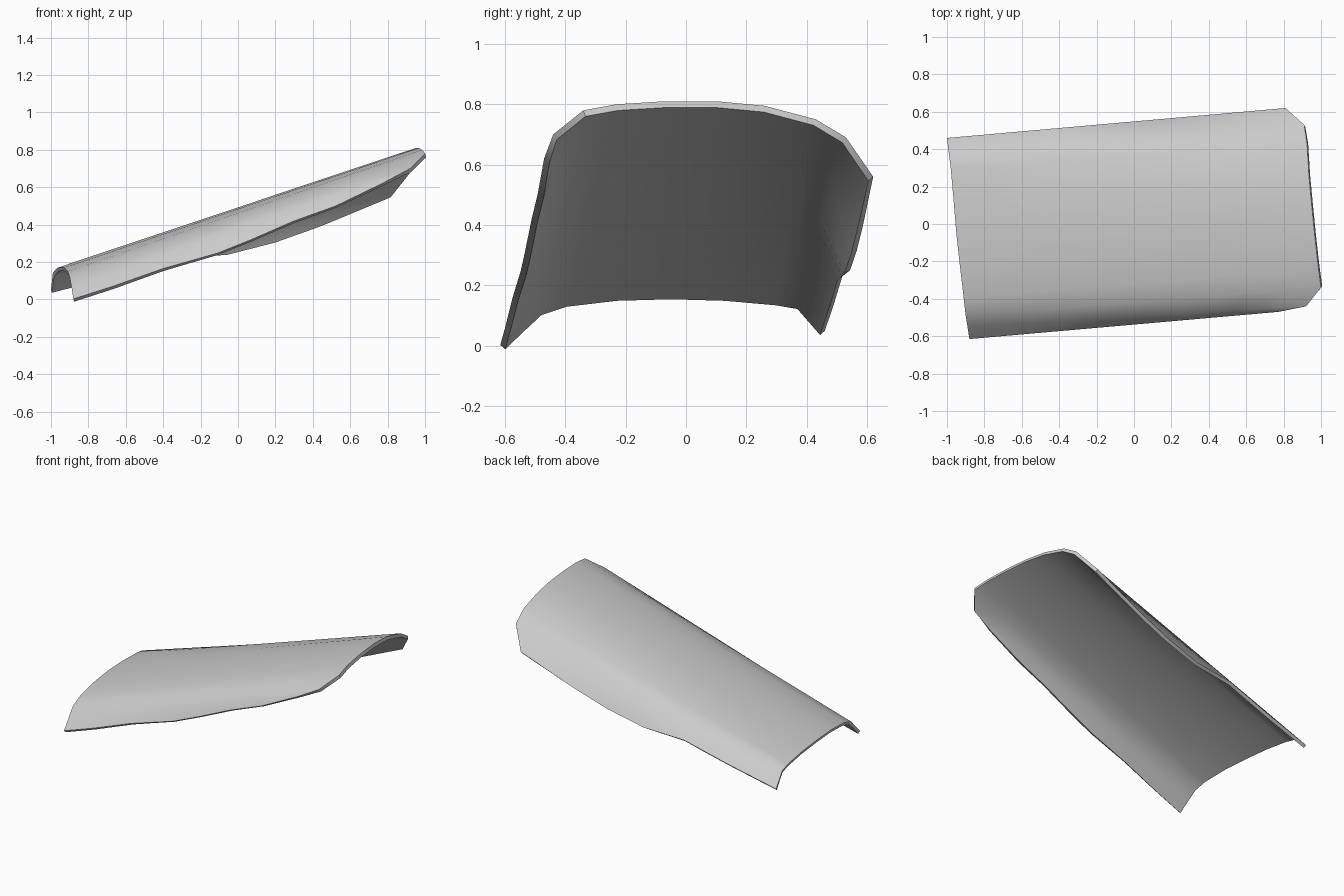
import bpy, bmesh
from mathutils import Vector

if "Cube" in bpy.data.objects:
    bpy.data.objects.remove(bpy.data.objects["Cube"])

# Lengthwise lines of the panel: (low end, high end), from the +y rim to the -y rim
LINES = [
    ((-1.00, .46, .05), (.81, .62, .56)),
    ((-.99, .38, .14), (.91, .53, .69)),
    ((-.98, .30, .155), (.925, .43, .75)),
    ((-.965, .13, .17), (.935, .26, .795)),
    ((-.95, -.05, .175), (.95, .10, .81)),
    ((-.93, -.23, .17), (.967, -.07, .81)),
    ((-.91, -.40, .15), (.985, -.23, .80)),
    ((-.90, -.49, .12), (1.0, -.34, .78)),
    ((-.89, -.55, .065), (.92, -.44, .70)),
    ((-.88, -.615, .003), (.77, -.47, .62)),
]
# Height of each wavy side rim along its length
BACK_RIM = [(0, .05), (.19, .14), (.36, .23), (.52, .25), (.66, .315), (.79, .40), (1, .56)]
FRONT_RIM = [(0, .003), (.127, .07), (.29, .165), (.467, .248), (.576, .32), (.715, .42), (.85, .50), (1, .62)]


def height(curve, t):
    for (a, za), (b, zb) in zip(curve, curve[1:]):
        if t <= b:
            return za + (zb - za) * (t - a) / (b - a)
    return curve[-1][1]


# Curved shell surface lofted along the lines
ROWS = sorted({t for t, _ in BACK_RIM + FRONT_RIM})
bm = bmesh.new()
grid = []
for t in ROWS:
    pts = [Vector(a).lerp(Vector(b), t) for a, b in LINES]
    pts[0].z = height(BACK_RIM, t)
    pts[-1].z = height(FRONT_RIM, t)
    grid.append([bm.verts.new(p) for p in pts])
for r0, r1 in zip(grid, grid[1:]):
    for j in range(len(LINES) - 1):
        bm.faces.new((r0[j], r0[j + 1], r1[j + 1], r1[j]))
mesh = bpy.data.meshes.new("curved_panel")
bm.to_mesh(mesh)
bm.free()
panel = bpy.data.objects.new("curved_panel", mesh)
bpy.context.collection.objects.link(panel)

# Thickness on the underside
solid = panel.modifiers.new("thickness", 'SOLIDIFY')
solid.thickness = 0.022
solid.offset = -1

bpy.context.view_layer.objects.active = panel
panel.select_set(True)
bpy.ops.object.modifier_apply(modifier="thickness")
bpy.ops.object.shade_smooth_by_angle(angle=0.7)
